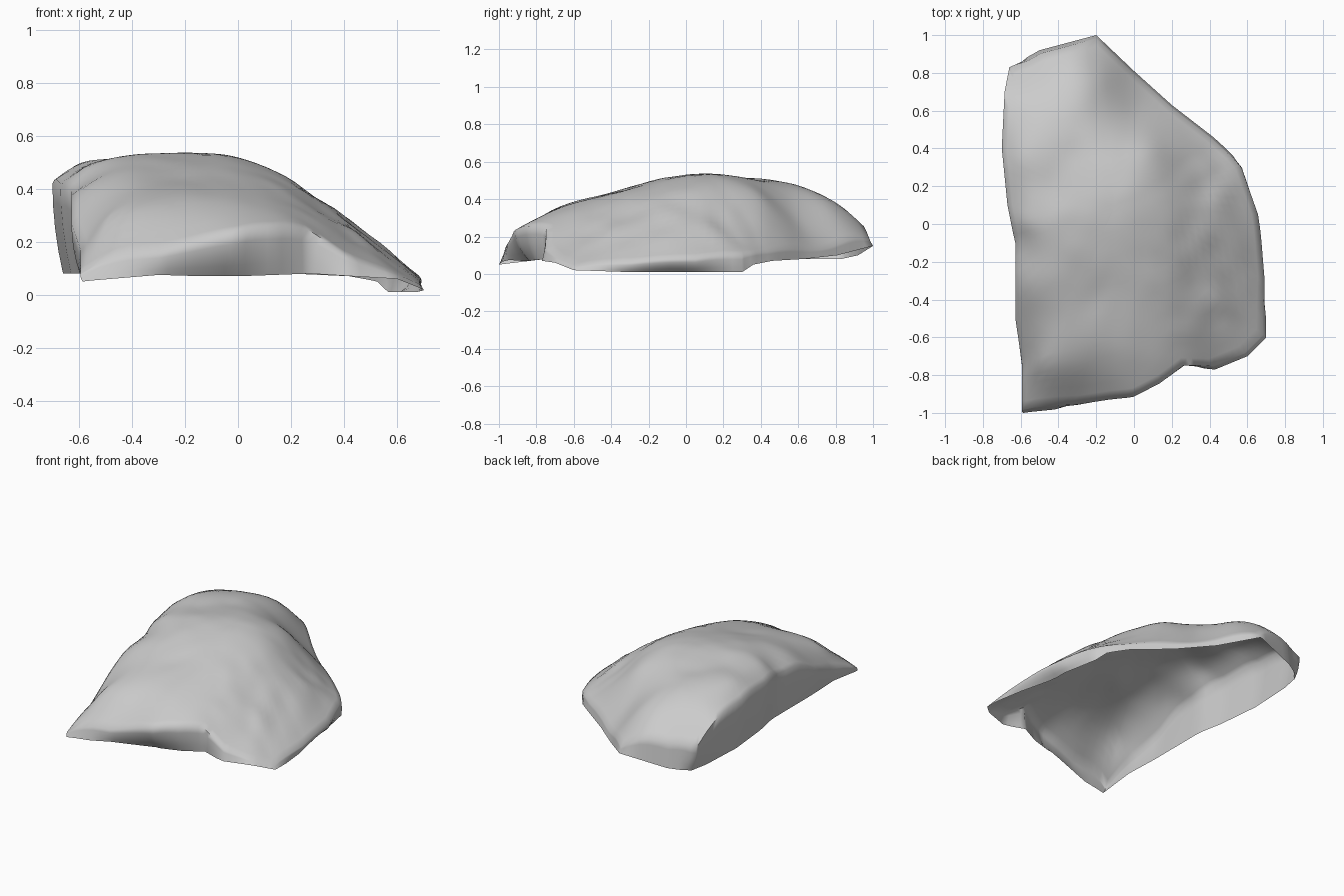
import bpy, bmesh, math
from mathutils import Vector, noise

cube = bpy.data.objects.get("Cube")
if cube:
    bpy.data.objects.remove(cube)

stone = bpy.data.materials.new("pale grey stone")
stone.use_nodes = True
grey = (0.6, 0.6, 0.6, 1)
stone.diffuse_color = grey
stone.node_tree.nodes["Principled BSDF"].inputs["Base Color"].default_value = grey

# Outline of the shell, counter-clockwise: x, y, rim height, lip height
OUTLINE = [
    (-.6, -1, .05, .08), (-.3, -.97, .075, .16), (-.13, -.935, .07, .205),
    (0, -.915, .07, .235), (.14, -.85, .075, .255), (.27, -.76, .08, .245),
    (.43, -.77, .07, .14), (.6, -.7, .06, .08), (.7, -.6, .02, .04),
    (.7, -.3, .01, .06), (.66, .05, .01, .08), (.58, .3, .01, .1),
    (.53, .36, .05, .11), (.42, .46, .07, .12), (.2, .63, .08, .13),
    (0, .81, .1, .15), (-.2, 1, .15, .18), (-.5, .92, .1, .26),
    (-.66, .83, .08, .25), (-.685, .7, .08, .36), (-.7, .4, .08, .42),
    (-.67, .1, .08, .42), (-.63, -.1, .08, .39), (-.63, -.5, .08, .27),
    (-.6, -.75, .08, .17),
]
# Heights of the top between the lips: x, y, z
TOP = [
    (-.5, -.75, .28), (-.57, -.3, .41), (-.58, 0, .475), (-.61, .35, .49),
    (-.45, .2, .51), (-.52, .65, .435), (-.2, -.75, .32), (-.2, -.4, .43),
    (-.15, -.1, .51), (-.14, .2, .53), (-.35, .35, .505), (-.2, .5, .465),
    (-.3, .88, .32), (-.2, .75, .37), (.1, -.65, .34), (.1, -.3, .43),
    (.1, .1, .485), (.1, .4, .4), (0, .6, .28), (.35, -.55, .25),
    (.35, -.25, .31), (.35, .05, .325), (.35, .3, .235), (.53, -.4, .17),
    (.53, 0, .195), (.48, .2, .19),
]
CENTRE = Vector((-.1, .1))
STEPS, RINGS = 5, 22


def ramp(value):
    return max(0, min(1, value))


def outline_point(x, y, t):
    """Outline point at wall height t, with the rim tucked in under the lip."""
    left = ramp((-x - .58) / .06)
    front = ramp(1 - abs(x + .02) / .4) if y < -.7 else 0
    right = ramp(1 - abs(y + .05) / .45) if x > .5 else 0
    f = 1 - (1 - max(left, front, right)) * .02 * t
    tuck = (1 - t) ** 2
    return (CENTRE.x + (x - CENTRE.x) * f + (left * .04 - right * .06) * tuck,
            CENTRE.y + (y - CENTRE.y) * f + front * .08 * tuck)


def kernel(dx, dy):
    r2 = dx * dx + dy * dy
    return r2 * math.log(r2) if r2 > 0 else 0


def fit_surface(points):
    """Thin plate through the given heights; returns a height function."""
    n = len(points)
    rows = [[kernel(x - a, y - b) for a, b, c in points] + [1, x, y, z] for x, y, z in points]
    for basis in ([1] * n, [p[0] for p in points], [p[1] for p in points]):
        rows.append(basis + [0] * 4)
    size = n + 3
    for i in range(size):
        best = max(range(i, size), key=lambda r: abs(rows[r][i]))
        rows[i], rows[best] = rows[best], rows[i]
        for r in range(size):
            if r != i:
                f = rows[r][i] / rows[i][i]
                rows[r] = [p - f * q for p, q in zip(rows[r], rows[i])]
    w = [rows[i][size] / rows[i][i] for i in range(size)]

    def height(x, y):
        bend = sum(k * kernel(x - a, y - b) for k, (a, b, c) in zip(w, points))
        return bend + w[n] + w[n + 1] * x + w[n + 2] * y
    return height


def relief(x, y):
    """Faint undulation, with rougher lumps on the worn right flank."""
    lumps = noise.noise(Vector((x * 8, y * 8, 9)))
    return (.003 + .013 * ramp((x - .1) * 3)) * lumps


# Outline split into short straight pieces
edge = []
for a, b in zip(OUTLINE, OUTLINE[1:] + OUTLINE[:1]):
    edge += [[p + (q - p) * s / STEPS for p, q in zip(a, b)] for s in range(STEPS)]
height = fit_surface([(*outline_point(x, y, 1), lip) for x, y, rim, lip in OUTLINE] + TOP)

bm = bmesh.new()
loops = []
# Side walls, from the open rim up to the lip
for k in range(4):
    t = k / 4
    ring = []
    for x, y, rim, lip in edge:
        top = height(*outline_point(x, y, 1))
        ring.append(bm.verts.new((*outline_point(x, y, t), rim + (top - rim) * t)))
    loops.append(ring)

# Domed top, in rings that close in on the centre
for k in range(RINGS):
    t = 1 - k / RINGS
    ring = []
    for x, y, rim, lip in edge:
        px, py = outline_point(x, y, 1)
        px, py = CENTRE.x + (px - CENTRE.x) * t, CENTRE.y + (py - CENTRE.y) * t
        z = height(px, py) + relief(px, py) * min(1, 6 * (1 - t))
        ring.append(bm.verts.new((px, py, z)))
    loops.append(ring)

count = len(edge)
for low, high in zip(loops, loops[1:]):
    for i in range(count):
        j = (i + 1) % count
        bm.faces.new((low[i], low[j], high[j], high[i]))
crown = bm.verts.new((*CENTRE, height(*CENTRE) + relief(*CENTRE)))
for i in range(count):
    bm.faces.new((loops[-1][i], loops[-1][(i + 1) % count], crown))

mesh = bpy.data.meshes.new("rock_shell")
bm.to_mesh(mesh)
bm.free()
mesh.materials.append(stone)
rock = bpy.data.objects.new("rock_shell", mesh)
bpy.context.collection.objects.link(rock)
bpy.context.view_layer.objects.active = rock
rock.select_set(True)
bpy.ops.object.shade_smooth_by_angle(angle=math.radians(70))
